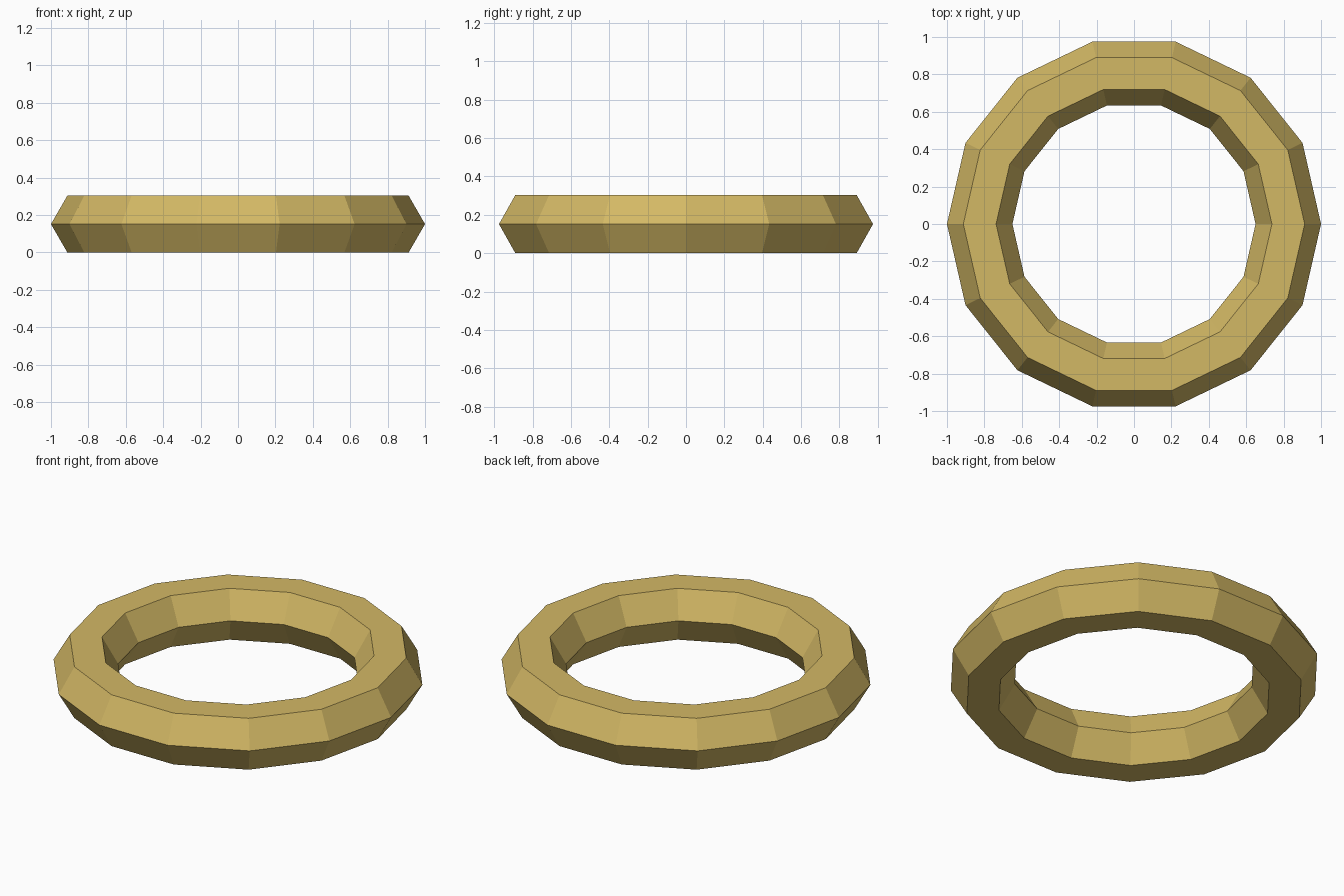
import bpy
import math

if "Cube" in bpy.data.objects:
    bpy.data.objects.remove(bpy.data.objects["Cube"])

SIDES, SECTION = 14, 6          # sides around the ring, sides of its cross-section
MAJOR, MINOR = 0.825, 0.175

# Low-poly ring with a hexagonal cross-section, resting on its flat face
bpy.ops.mesh.primitive_torus_add(
    major_segments=SIDES, minor_segments=SECTION,
    major_radius=MAJOR, minor_radius=MINOR,
    location=(0, 0, MINOR * math.sin(math.radians(60))))
ring = bpy.context.object
ring.name = "ring"
bpy.ops.object.shade_flat()

# Gold colour
gold = bpy.data.materials.new("gold")
gold.diffuse_color = (0.65, 0.48, 0.13, 1)
gold.use_nodes = True
gold.node_tree.nodes["Principled BSDF"].inputs["Base Color"].default_value = gold.diffuse_color
ring.data.materials.append(gold)
